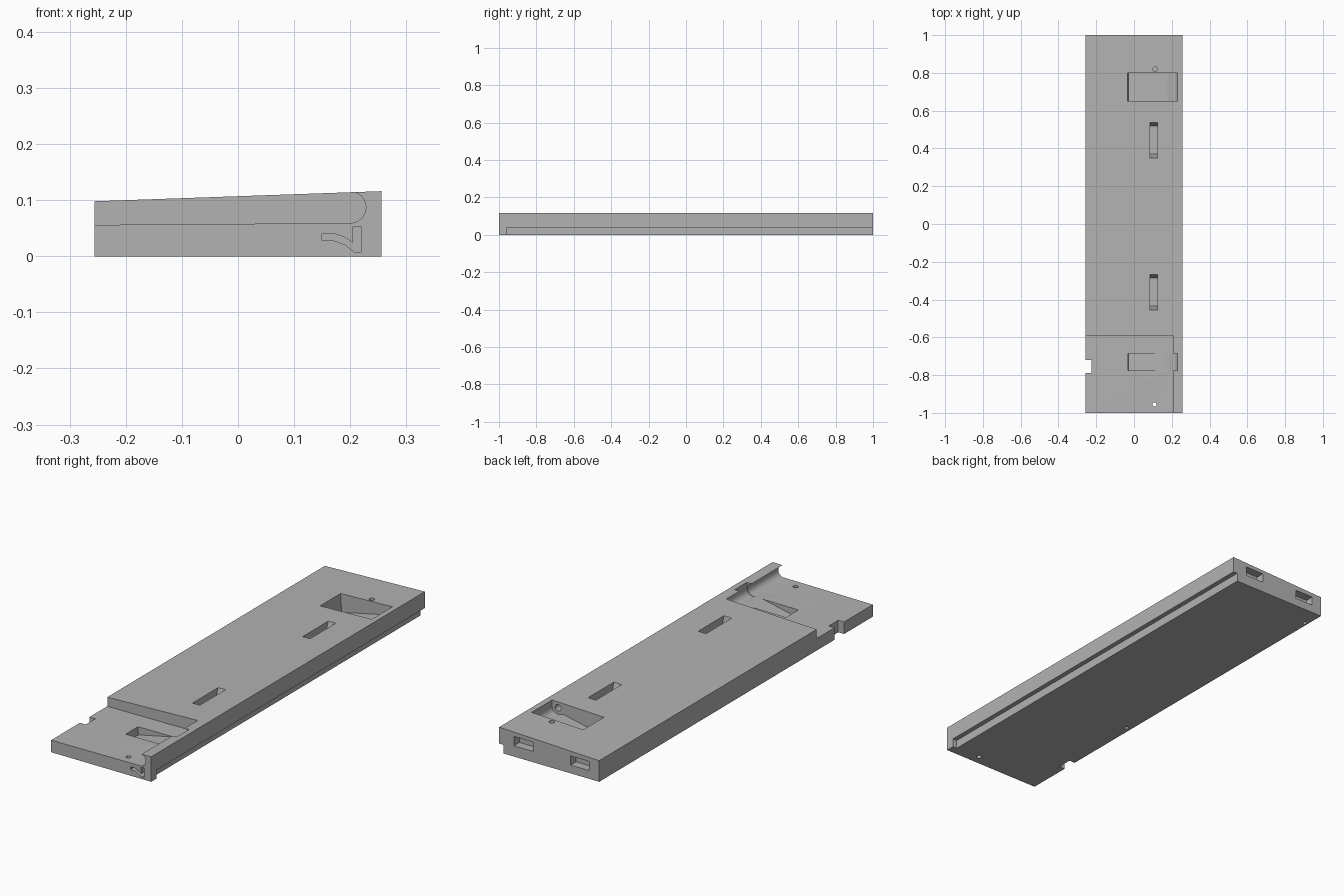
import bpy
import bmesh
from math import sin, cos, pi

if "Cube" in bpy.data.objects:
    bpy.data.objects.remove(bpy.data.objects["Cube"], do_unlink=True)

grey = bpy.data.materials.new("light grey")
grey.use_nodes = True
colour = (0.45, 0.45, 0.45, 1)
grey.diffuse_color = colour
grey.node_tree.nodes["Principled BSDF"].inputs["Base Color"].default_value = colour


def prism(name, points, axis, start, end):
    """Extrude a closed 2D profile along one axis."""
    place = {"x": lambda p, t: (t, p[0], p[1]),
             "y": lambda p, t: (p[0], t, p[1]),
             "z": lambda p, t: (p[0], p[1], t)}[axis]
    bm = bmesh.new()
    face = bm.faces.new([bm.verts.new(place(p, start)) for p in points])
    ext = bmesh.ops.extrude_face_region(bm, geom=[face])
    for v in ext["geom"]:
        if isinstance(v, bmesh.types.BMVert):
            v.co["xyz".index(axis)] = end
    bmesh.ops.recalc_face_normals(bm, faces=bm.faces)
    mesh = bpy.data.meshes.new(name)
    bm.to_mesh(mesh)
    bm.free()
    mesh.materials.append(grey)
    obj = bpy.data.objects.new(name, mesh)
    bpy.context.collection.objects.link(obj)
    return obj


def rect(a0, a1, b0, b1):
    return [(a0, b0), (a1, b0), (a1, b1), (a0, b1)]


def arc(cx, cy, r, a0, a1, n):
    return [(cx + r * cos(a0 + (a1 - a0) * i / n),
             cy + r * sin(a0 + (a1 - a0) * i / n)) for i in range(n + 1)]


def circle(cx, cy, r):
    return arc(cx, cy, r, 0, 2 * pi, 24)[:-1]


# Slab with a gently sloping top
W, HIGH = 0.256, 0.2
slab = prism("slab", [(-W, 0), (W, 0), (W, 0.116), (-W, 0.098)], "y", -1, 1)


def cut(points, axis, start, end):
    cutter = prism("cutter", points, axis, start, end)
    cutter.hide_render = True
    mod = slab.modifiers.new("cut", "BOOLEAN")
    mod.operation = "DIFFERENCE"
    mod.solver = "EXACT"
    mod.object = cutter
    bpy.context.view_layer.objects.active = slab
    bpy.ops.object.modifier_apply(modifier=mod.name)
    bpy.data.objects.remove(cutter, do_unlink=True)


# Lowered front landing with a rounded undercut
cut([(-0.3, 0.0555)] + arc(0.2, 0.0872, 0.028, -pi / 2, pi / 2, 16)
    + [(0.2, HIGH), (-0.3, HIGH)], "y", -1.1, -0.59)

# Long rebate under the right-hand edge
cut(rect(0.234, 0.3, -0.1, 0.04), "y", -0.96, 1.1)

# Wedge-floored pockets with a round trough at the end
pocket = ([(-0.035, HIGH), (-0.035, 0.1), (-0.03, 0.02), (0.17, 0.063)]
          + arc(0.2, 0.087, 0.03, -pi * 0.65, 0, 12) + [(0.23, HIGH)])
for y0, y1 in ((0.65, 0.8), (-0.775, -0.685)):
    cut(pocket, "y", y0, y1)
cut(circle(0.2, 0.087, 0.015), "y", 0.56, 0.67)

# Narrow slots with tapered ends
for y in (0.35, -0.455):
    cut([(y, HIGH), (y, 0.111), (y + 0.02, 0.05), (y + 0.168, 0.05),
         (y + 0.188, 0.111), (y + 0.188, HIGH)], "x", 0.085, 0.124)

# Notch in the left-hand edge
cut(rect(-0.3, -0.226, -0.79, -0.72), "z", -0.1, HIGH)

# Small round holes: one through, one in the top, two in the underside
for x, y, r, z0, z1 in ((0.108, -0.955, 0.011, -0.1, HIGH),
                        (0.112, 0.82, 0.012, 0.04, HIGH),
                        (-0.233, -0.33, 0.009, -0.1, 0.03),
                        (-0.24, 0.906, 0.009, -0.1, 0.03)):
    cut(circle(x, y, r), "z", z0, z1)

# Sockets in the back face
cut(rect(0.084, 0.18, 0.05, 0.093), "y", 0.96, 1.1)
cut(rect(-0.205, -0.11, 0.038, 0.08), "y", 0.96, 1.1)

# Hooked socket in the front face
cut([(0.15, 0.028), (0.17, 0.028), (0.19, 0.021), (0.207, 0.008), (0.219, 0.008),
     (0.219, 0.053), (0.205, 0.053), (0.205, 0.024), (0.19, 0.034),
     (0.17, 0.041), (0.15, 0.041)], "y", -1.1, -0.965)

# Smooth only the rounded surfaces
bpy.ops.object.select_all(action="DESELECT")
slab.select_set(True)
bpy.context.view_layer.objects.active = slab
bpy.ops.object.shade_smooth_by_angle(angle=0.5)
